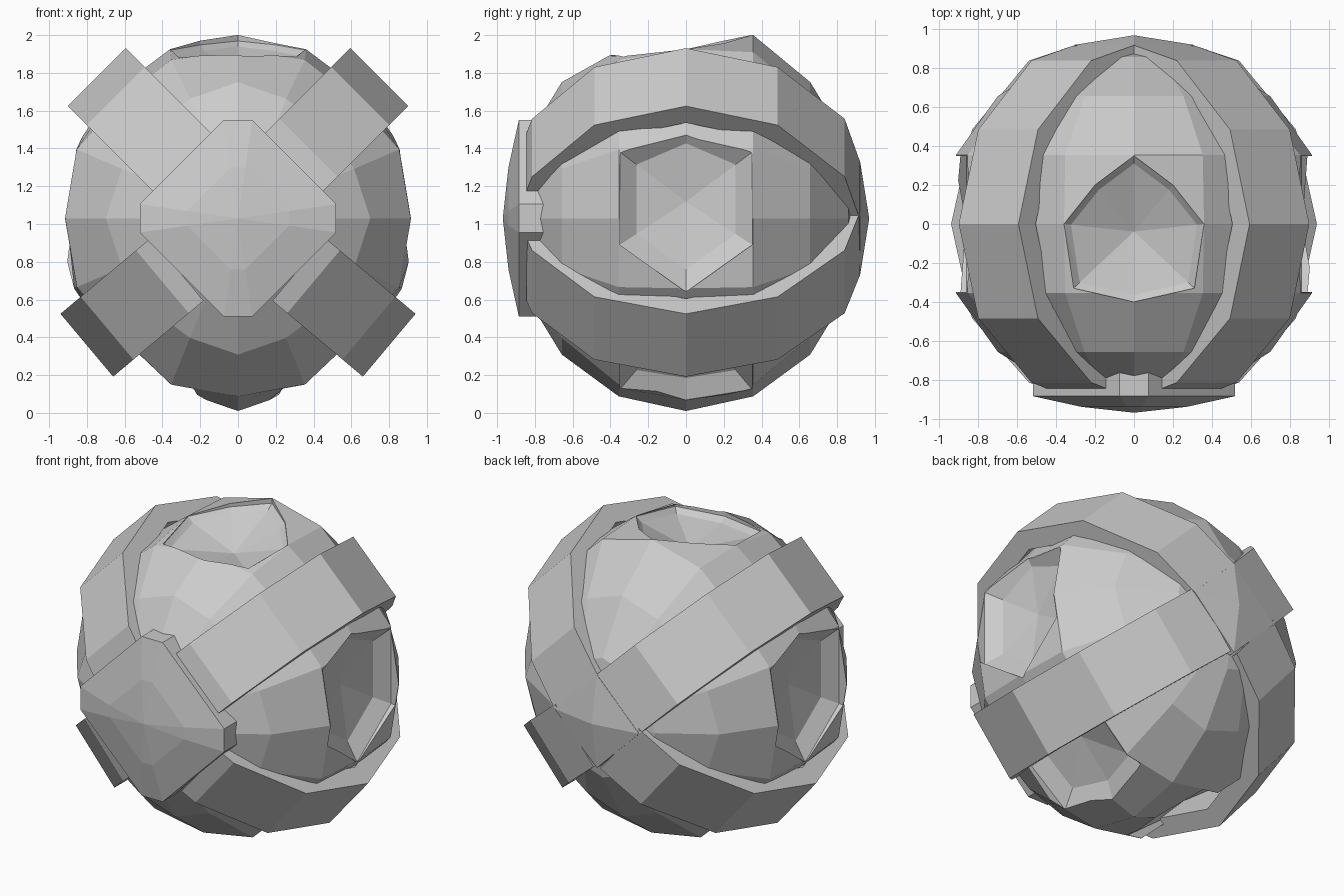
import bpy, bmesh
from math import sin, cos, pi, radians, atan2
from mathutils import Matrix

if "Cube" in bpy.data.objects:
    bpy.data.objects.remove(bpy.data.objects["Cube"])

CZ = 1.03

def finish(bm, name):
    bmesh.ops.remove_doubles(bm, verts=bm.verts, dist=1e-5)
    bmesh.ops.recalc_face_normals(bm, faces=bm.faces)
    me = bpy.data.meshes.new(name)
    bm.to_mesh(me)
    bm.free()
    ob = bpy.data.objects.new(name, me)
    bpy.context.collection.objects.link(ob)
    return ob

def bridge(bm, a, b):
    n = len(a)
    for i in range(n):
        j = (i + 1) % n
        bm.faces.new((a[i], a[j], b[j], b[i]))

def fan(bm, ring, apex):
    for i in range(len(ring)):
        bm.faces.new((ring[i], ring[(i + 1) % len(ring)], apex))

# Low-poly ball with its poles on the y axis, pulled in a little under the straps
bm = bmesh.new()
bmesh.ops.create_uvsphere(bm, u_segments=16, v_segments=8, radius=1)
bmesh.ops.transform(bm, matrix=Matrix.Rotation(pi / 2, 4, 'X'), verts=bm.verts)
for v in bm.verts:
    step = round(atan2(v.co.z, v.co.x) / (pi / 8)) % 4
    mid_ring = 0.3 < abs(v.co.y) < 0.5
    pull = 1.0
    if step == 2:
        pull = .95 if mid_ring else .935
    elif step in (1, 3):
        pull = 1.01 if mid_ring else .95
    v.co = (v.co.x * .99 * pull, v.co.y * .93, v.co.z * 1.02 * pull + CZ)
    # top dish rim leans: high at the rear, low at the front
    if abs(v.co.x) < .01 and mid_ring and v.co.z > 1.5:
        v.co.z = 2.0 if v.co.y > 0 else 1.92
    elif mid_ring and v.co.z > 1.85 and v.co.y < 0:
        v.co.z -= .04
ball = finish(bm, "ball_core")

# Dish-shaped recesses, each cut by a stepped plug pointing outward
def dish(name, angle, pts, inset, r_rim, r_floor, r_apex, side=1, lean=0):
    ca, sa = cos(radians(angle)), sin(radians(angle))
    bm = bmesh.new()

    def vert(u, y, r):
        return bm.verts.new((side * (r * ca - u * sa), y, CZ + r * sa + u * ca))
    uc = sum(p[0] for p in pts) / len(pts)
    yc = sum(p[1] for p in pts) / len(pts)
    outer = [vert(u, y, 1.25) for u, y in pts]
    rim = [vert(u, y, r_rim + lean * y) for u, y in pts]
    floor = [vert(uc + (u - uc) * inset, yc + (y - yc) * inset, r_floor + lean * y) for u, y in pts]
    bm.faces.new(outer)
    bridge(bm, outer, rim)
    bridge(bm, rim, floor)
    fan(bm, floor, vert(uc, yc, r_apex))
    bmesh.ops.triangulate(bm, faces=bm.faces)
    ob = finish(bm, name)
    ob.hide_render = True
    ob.hide_viewport = True
    mod = ball.modifiers.new(name, 'BOOLEAN')
    mod.operation = 'DIFFERENCE'
    mod.solver = 'EXACT'
    mod.object = ob

side_pts = [(.50, 0), (.35, .35), (-.14, .35), (-.39, 0), (-.14, -.35), (.35, -.35)]
low_pts = [(.42, 0), (.2, .35), (-.37, .35), (-.46, 0), (-.37, -.35), (.2, -.35)]
top_pts = [(0, .35), (.2, .2), (.36, 0), (.31, -.33), (0, -.4), (-.31, -.33), (-.36, 0), (-.2, .2)]
for s, label in ((1, "right"), (-1, "left")):
    dish("side_dish_cutter_" + label, 0, side_pts, .75, .86, .79, .74, s)
    dish("lower_dish_cutter_" + label, -52, low_pts, .75, .86, .79, .74, s)
dish("top_dish_cutter", 90, top_pts, .9, .89, .86, .76, 1, .14)

# Four curved straps meeting at the back and stopping behind the front plate
def strap(name, angle, radius, side):
    ca, sa = cos(radians(angle)), sin(radians(angle))
    outer, inner = [(.42, -.845)], [(.42, -.765)]
    for t in (-60, -30, 0, 30, 60):
        c, s = cos(radians(t)), sin(radians(t))
        outer.append((radius * c, -.815 if t == -60 else .97 * s))
        inner.append(((radius - .125) * c, .86 * s))
    outer.append((.212, .92))
    inner.append((.212, .83))
    bm = bmesh.new()

    def section(o, i):
        return [bm.verts.new((side * (r * ca - w * sa), y, CZ + r * sa + w * ca))
                for r, y, w in ((*o, -.217), (*o, .217), (*i, .217), (*i, -.217))]
    rings = [section(o, i) for o, i in zip(outer, inner)]
    for a, b in zip(rings, rings[1:]):
        bridge(bm, a, b)
    bm.faces.new(rings[0])
    bm.faces.new(rings[-1])
    finish(bm, name)

for s, label in ((1, "right"), (-1, "left")):
    strap("upper_strap_" + label, 45, 1.057, s)
    strap("lower_strap_" + label, -40, 1.045, s)

# Shallow pyramid joining the straps at the back
bm = bmesh.new()
diamond = [(.305, 0), (0, .305), (-.305, 0), (0, -.305)]
front, back = [[bm.verts.new((x, y, CZ + z)) for x, z in diamond] for y in (.83, .921)]
bm.faces.new(front)
bridge(bm, front, back)
fan(bm, back, bm.verts.new((0, .97, CZ)))
finish(bm, "back_strap_joint")

# Thick octagonal front plate with a shallow domed face
bm = bmesh.new()
corners = [(.52, .075), (.075, .52), (-.075, .52), (-.52, .075),
           (-.52, -.075), (-.075, -.52), (.075, -.52), (.52, -.075)]
rings = [[bm.verts.new((x * k, y, CZ + z * k)) for x, z in corners]
         for k, y in ((.52, -.94), (1, -.885), (1, -.74))]
fan(bm, rings[0], bm.verts.new((0, -.97, CZ)))
bridge(bm, rings[0], rings[1])
bridge(bm, rings[1], rings[2])
bm.faces.new(rings[2])
finish(bm, "front_plate")
